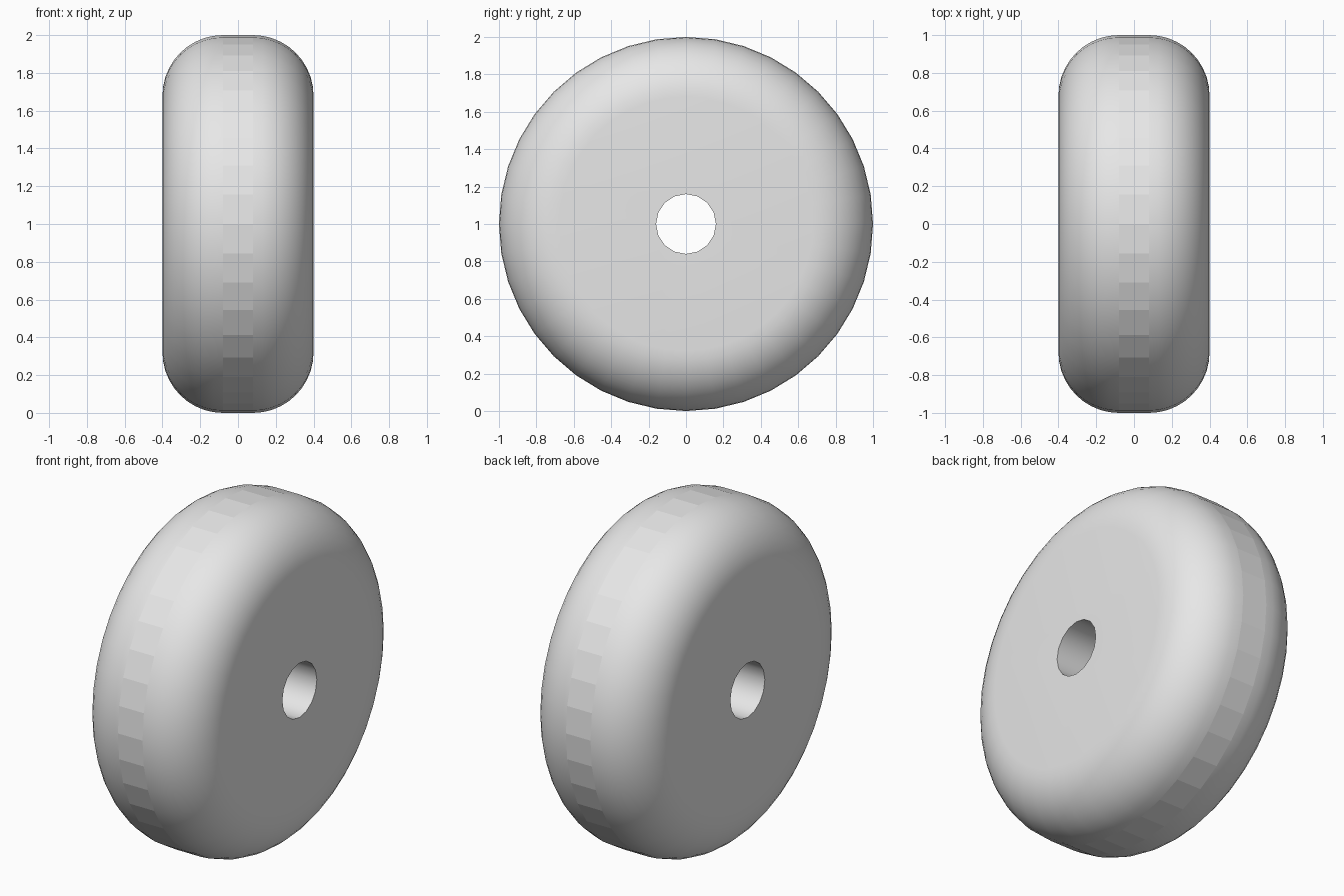
import bpy
import math

cube = bpy.data.objects.get("Cube")
if cube:
    bpy.data.objects.remove(cube, do_unlink=True)

WIDTH, RADIUS, ROUNDING, BORE = 0.8, 1.0, 0.32, 0.16

# Material
grey = bpy.data.materials.new("light_grey")
grey.use_nodes = True
colour = (0.8, 0.8, 0.8, 1)
grey.diffuse_color = colour
grey.node_tree.nodes["Principled BSDF"].inputs["Base Color"].default_value = colour


def axle_cylinder(name, sides, radius, depth):
    """Cylinder lying along x, centred on the wheel hub."""
    bpy.ops.mesh.primitive_cylinder_add(
        vertices=sides, radius=radius, depth=depth,
        location=(0, 0, RADIUS), rotation=(0, math.pi / 2, 0))
    obj = bpy.context.object
    obj.name = name
    obj.data.materials.append(grey)
    return obj


# Bore cutter and wheel body
cutter = axle_cylinder("bore_cutter", 16, BORE, WIDTH * 2)
cutter.hide_render = True
wheel = axle_cylinder("wheel", 40, RADIUS, WIDTH)

# Rounded shoulders, then the axle hole
bevel = wheel.modifiers.new("shoulders", "BEVEL")
bevel.width = ROUNDING
bevel.segments = 10
bevel.limit_method = "ANGLE"
bevel.angle_limit = math.radians(30)
hole = wheel.modifiers.new("axle_hole", "BOOLEAN")
hole.operation = "DIFFERENCE"
hole.solver = "EXACT"
hole.object = cutter
for name in ("shoulders", "axle_hole"):
    bpy.ops.object.modifier_apply(modifier=name)
bpy.data.objects.remove(cutter, do_unlink=True)

# Smooth shoulders and bore, faceted tread band
bpy.ops.object.shade_smooth_by_angle(angle=math.radians(30))
for face in wheel.data.polygons:
    across_axle = abs(face.normal.z) < 0.01
    on_tread = face.center.xy.length > RADIUS * 0.9
    if across_axle and on_tread:
        face.use_smooth = False
